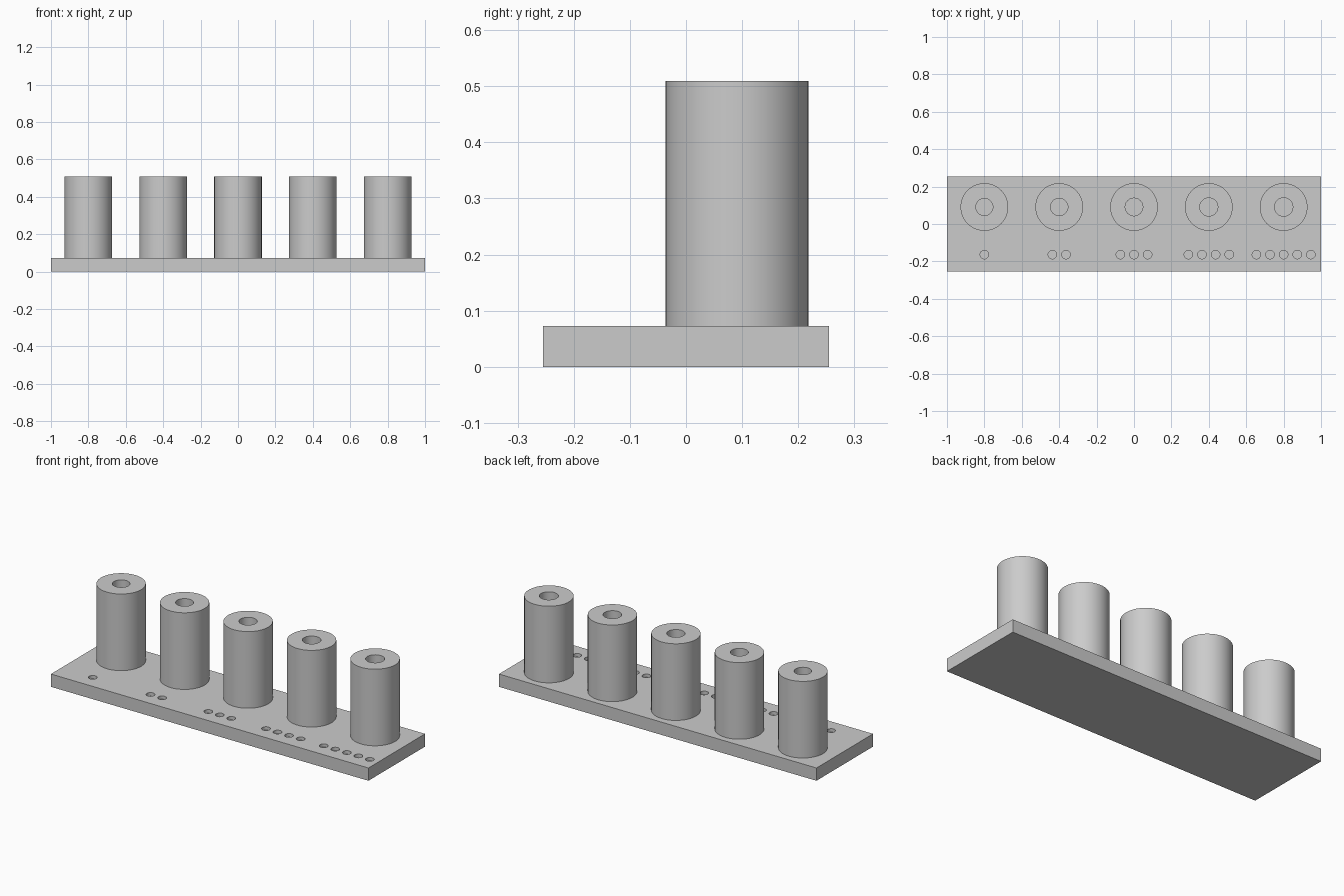
import bpy, bmesh, math
from mathutils import Matrix

cube = bpy.data.objects.get("Cube")
if cube:
    bpy.data.objects.remove(cube, do_unlink=True)

MM = 2 / 110                      # the plate is 110 units long
PLATE_T, TOP = 4 * MM, 28 * MM
PITCH, POST_Y, DOT_Y = 22 * MM, 5 * MM, -9 * MM
POST_R, DOT_R, DOT_PITCH = 7 * MM, 1.25 * MM, 4 * MM
HOLE_DEPTH, DOT_DEPTH = 20 * MM, 1 * MM

grey = bpy.data.materials.new("light grey")
grey.use_nodes = True
colour = (0.6, 0.6, 0.6, 1)
grey.diffuse_color = colour
grey.node_tree.nodes["Principled BSDF"].inputs["Base Color"].default_value = colour


def add_object(name, bm):
    bmesh.ops.recalc_face_normals(bm, faces=bm.faces)
    mesh = bpy.data.meshes.new(name)
    bm.to_mesh(mesh)
    bm.free()
    mesh.materials.append(grey)
    obj = bpy.data.objects.new(name, mesh)
    bpy.context.collection.objects.link(obj)
    return obj


def add_cylinder(bm, x, y, z0, z1, r, sides):
    bmesh.ops.create_cone(bm, cap_ends=True, segments=sides, radius1=r, radius2=r,
                          depth=z1 - z0,
                          matrix=Matrix.Translation((x, y, (z0 + z1) / 2)))


def smooth(obj):
    bpy.ops.object.select_all(action='DESELECT')
    obj.select_set(True)
    bpy.context.view_layer.objects.active = obj
    bpy.ops.object.shade_smooth_by_angle(angle=math.radians(30))


def cut(obj, cutter):
    mod = obj.modifiers.new("holes", 'BOOLEAN')
    mod.operation = 'DIFFERENCE'
    mod.solver = 'EXACT'
    mod.object = cutter
    bpy.context.view_layer.objects.active = obj
    bpy.ops.object.modifier_apply(modifier=mod.name)
    bpy.data.objects.remove(cutter, do_unlink=True)


# Base plate with groups of one to five shallow counting dots
bm = bmesh.new()
bmesh.ops.create_cube(bm, size=1, matrix=Matrix.Translation((0, 0, PLATE_T / 2))
                      @ Matrix.Diagonal((2, 28 * MM, PLATE_T, 1)))
plate = add_object("base_plate", bm)

bm = bmesh.new()
for i in range(5):
    for j in range(i + 1):
        x = (i - 2) * PITCH + (j - i / 2) * DOT_PITCH
        add_cylinder(bm, x, DOT_Y, PLATE_T - DOT_DEPTH, PLATE_T + MM, DOT_R, 32)
cut(plate, add_object("dot_cutter", bm))
smooth(plate)

# Posts with blind bores that widen slightly from right to left
for i in range(5):
    bore = (2.5 + 0.05 * i) * MM
    profile = [(0, PLATE_T - MM), (POST_R, PLATE_T - MM), (POST_R, TOP), (bore, TOP),
               (bore, TOP - HOLE_DEPTH), (0, TOP - HOLE_DEPTH)]
    bm = bmesh.new()
    verts = [bm.verts.new((r, 0, z)) for r, z in profile]
    edges = [bm.edges.new(pair) for pair in zip(verts, verts[1:])]
    bmesh.ops.spin(bm, geom=verts + edges, cent=(0, 0, 0), axis=(0, 0, 1),
                   angle=math.tau, steps=64)
    bmesh.ops.remove_doubles(bm, verts=bm.verts, dist=1e-5)
    post = add_object(f"post_{i + 1}", bm)
    post.location = ((i - 2) * PITCH, POST_Y, 0)
    smooth(post)
